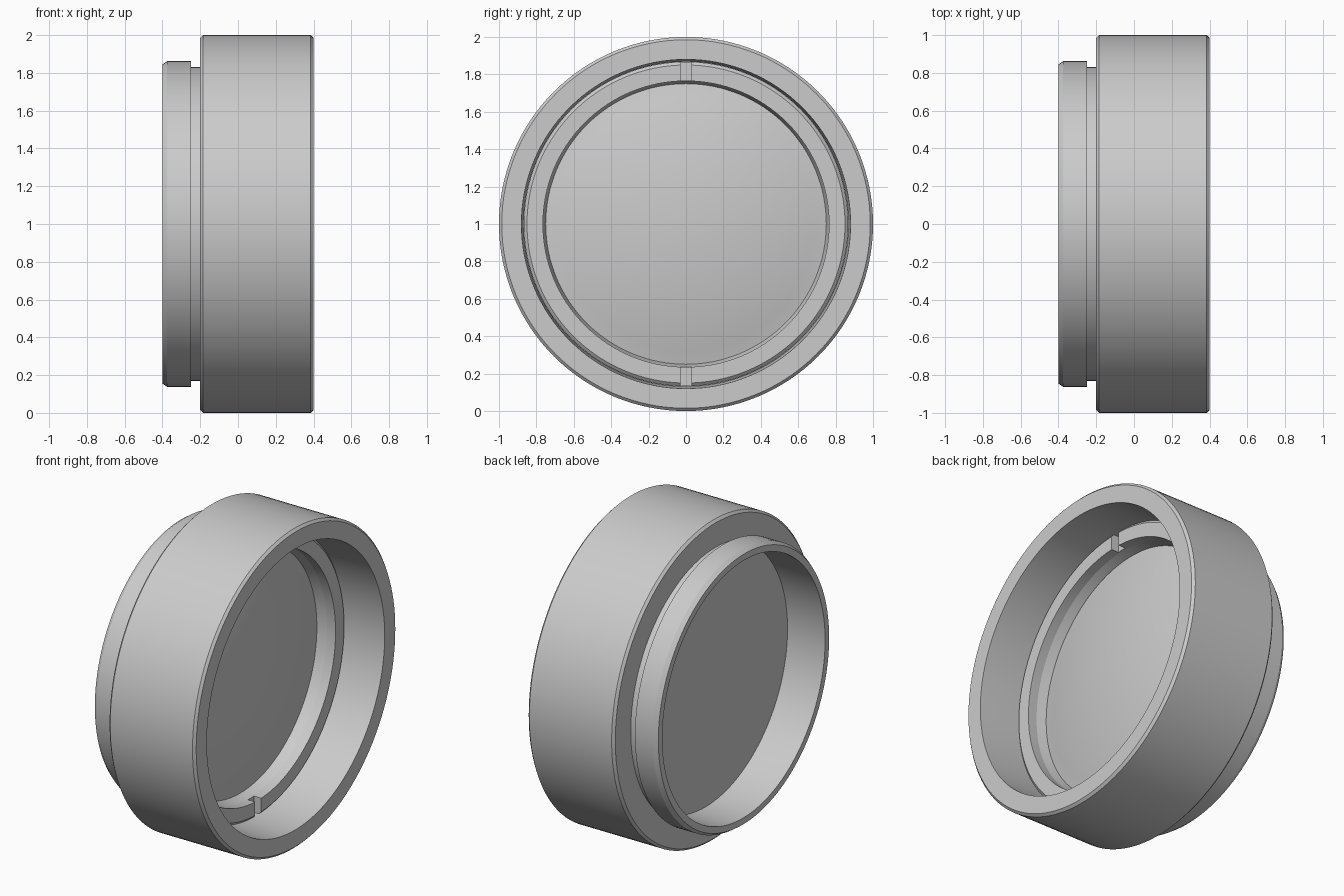
import bpy, bmesh, math

cube = bpy.data.objects.get("Cube")
if cube:
    bpy.data.objects.remove(cube, do_unlink=True)

SEGMENTS = 128
GREY = (0.6, 0.6, 0.6, 1.0)

metal = bpy.data.materials.new("plain grey")
metal.use_nodes = True
metal.diffuse_color = GREY
metal.node_tree.nodes["Principled BSDF"].inputs["Base Color"].default_value = GREY


def finish(name, bm):
    """Turn a bmesh into a grey object at the model centre."""
    bmesh.ops.recalc_face_normals(bm, faces=bm.faces)
    mesh = bpy.data.meshes.new(name)
    bm.to_mesh(mesh)
    bm.free()
    mesh.materials.append(metal)
    obj = bpy.data.objects.new(name, mesh)
    obj.location.z = 1.0
    bpy.context.collection.objects.link(obj)
    return obj


def activate(obj):
    bpy.ops.object.select_all(action="DESELECT")
    obj.select_set(True)
    bpy.context.view_layer.objects.active = obj


def smooth(obj, degrees=25):
    activate(obj)
    bpy.ops.object.shade_smooth_by_angle(angle=math.radians(degrees))


def lathe(name, profile, closed=True):
    """Spin an (x, radius) profile around the x axis."""
    bm = bmesh.new()
    verts = [bm.verts.new((x, 0, r)) for x, r in profile]
    edges = [bm.edges.new(pair) for pair in zip(verts, verts[1:])]
    if closed:
        edges.append(bm.edges.new((verts[-1], verts[0])))
    bmesh.ops.spin(bm, geom=verts + edges, cent=(0, 0, 0), axis=(1, 0, 0),
                   angle=math.tau, steps=SEGMENTS, use_merge=True)
    bmesh.ops.remove_doubles(bm, verts=bm.verts, dist=1e-5)
    return finish(name, bm)


# Housing: thin rear collar, neck, wide chamfered barrel and front bore
housing = lathe("housing", [
    (-0.40, 0.805), (-0.40, 0.845), (-0.375, 0.862), (-0.25, 0.862),
    (-0.25, 0.832), (-0.20, 0.832), (-0.20, 0.985), (-0.185, 1.0),
    (0.385, 1.0), (0.40, 0.985), (0.40, 0.88), (0.10, 0.868),
    (0.01, 0.868), (0.01, 0.805)])
smooth(housing)

# Retaining ring: chamfered outer edge, straight bore, then a cone to the lens
ring = lathe("retaining_ring", [
    (0.015, 0.75), (0.01, 0.867), (0.125, 0.867), (0.14, 0.85),
    (0.14, 0.765), (0.08, 0.765), (0.025, 0.75)])

# Two spanner slots cut into the ring, top and bottom
bm = bmesh.new()
for side in (1, -1):
    made = bmesh.ops.create_cube(bm, size=1)["verts"]
    bmesh.ops.scale(bm, verts=made, vec=(0.1, 0.06, 0.2))
    bmesh.ops.translate(bm, verts=made, vec=(0.14, 0, side * 0.81))
cutter = finish("slot_cutter", bm)
cutter.hide_render = True
cut = ring.modifiers.new("slots", "BOOLEAN")
cut.operation = "DIFFERENCE"
cut.solver = "EXACT"
cut.object = cutter
activate(ring)
bpy.ops.object.modifier_apply(modifier=cut.name)
bpy.data.objects.remove(cutter, do_unlink=True)
smooth(ring, 12)

# Lens: flat back and domed front, its edge held under the ring
SAG = 0.10
dome = [(0.02 + SAG * (1 - (i / 10) ** 2), 0.755 * i / 10) for i in range(11)]
lens = lathe("lens", dome + [(0.012, 0.806), (-0.14, 0.806), (-0.14, 0.0)],
             closed=False)
smooth(lens)
